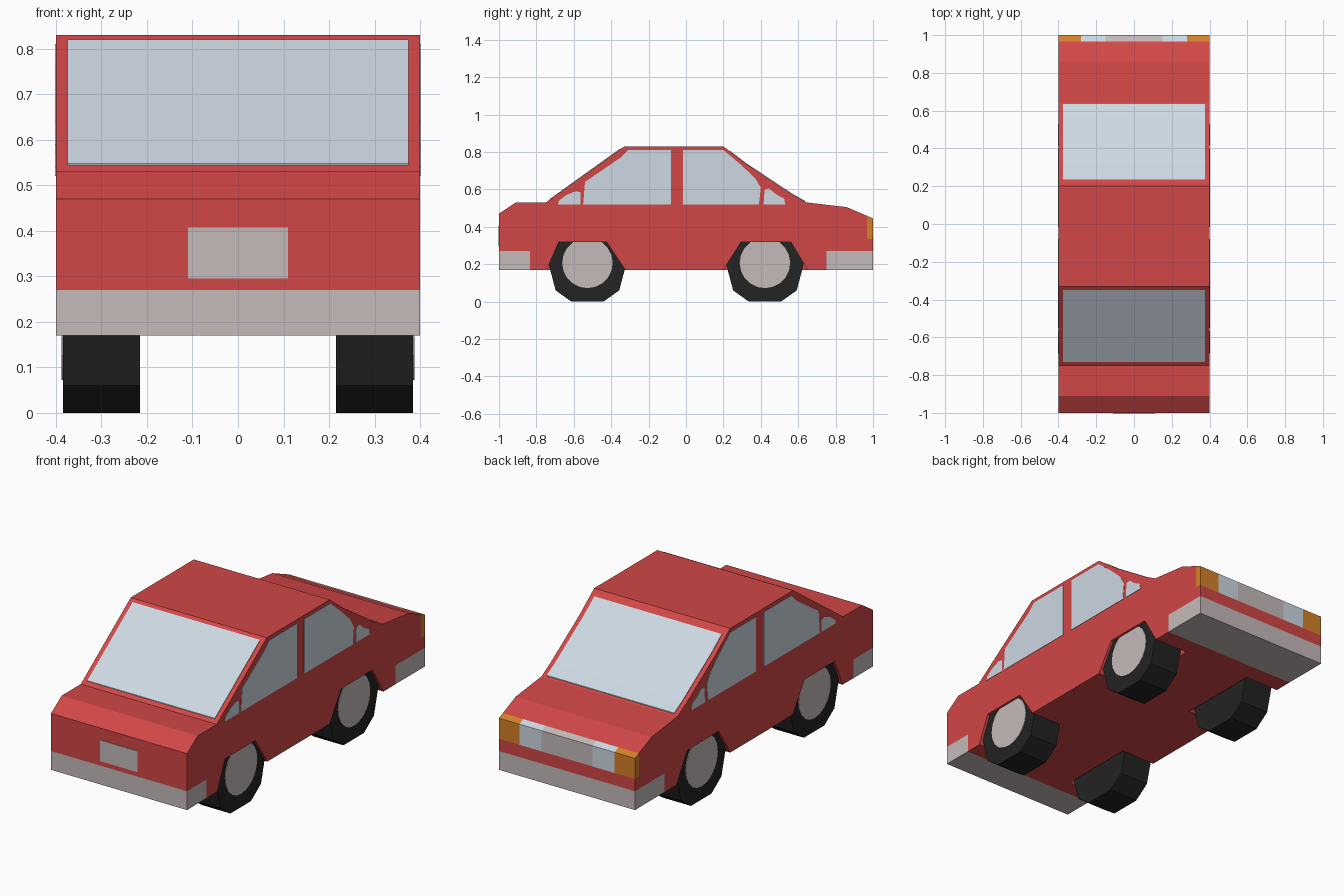
import bpy, bmesh, math

if "Cube" in bpy.data.objects:
    bpy.data.objects.remove(bpy.data.objects["Cube"])


def material(name, r, g, b):
    m = bpy.data.materials.new(name)
    m.diffuse_color = (r, g, b, 1)
    m.use_nodes = True
    m.node_tree.nodes["Principled BSDF"].inputs["Base Color"].default_value = m.diffuse_color
    return m


RED = material("red paint", 0.64, 0.062, 0.062)
GLASS = material("pale glass", 0.61, 0.69, 0.76)
GREY = material("warm grey", 0.56, 0.49, 0.49)
ORANGE = material("orange lamp", 0.66, 0.22, 0.022)
BLACK = material("black rubber", 0.017, 0.017, 0.017)


def prism(name, profile, x0, x1, mat):
    """Extrude a (y, z) outline from x0 to x1."""
    bm = bmesh.new()
    a = [bm.verts.new((x0, y, z)) for y, z in profile]
    b = [bm.verts.new((x1, y, z)) for y, z in profile]
    bm.faces.new(a)
    bm.faces.new(b[::-1])
    n = len(profile)
    for i in range(n):
        j = (i + 1) % n
        bm.faces.new((a[j], a[i], b[i], b[j]))
    bmesh.ops.recalc_face_normals(bm, faces=bm.faces)
    me = bpy.data.meshes.new(name)
    bm.to_mesh(me)
    bm.free()
    me.materials.append(mat)
    ob = bpy.data.objects.new(name, me)
    bpy.context.collection.objects.link(ob)
    return ob


def both_sides(name, profile, x0, x1, mat):
    return [prism("left_" + name, profile, -x1, -x0, mat),
            prism("right_" + name, profile, x0, x1, mat)]


def box(y0, y1, z0, z1):
    return [(y0, z0), (y1, z0), (y1, z1), (y0, z1)]


# Body shell, notched where the bumpers and lamp strip sit
body = prism("body", [
    (-0.835, 0.17), (0.75, 0.17), (0.75, 0.27), (1, 0.27), (1, 0.335),
    (0.967, 0.335), (0.967, 0.459), (0.86, 0.505), (0.645, 0.53), (0.57, 0.572),
    (0.32, 0.738), (0.20, 0.83), (-0.33, 0.83), (-0.75, 0.53), (-0.91, 0.53),
    (-1, 0.47), (-1, 0.27), (-0.835, 0.27)], -0.4, 0.4, RED)

# Wheel arches cut as pockets in both sides
arches = {
    "plate_end": [(-0.745, 0.1), (-0.745, 0.17), (-0.68, 0.32), (-0.425, 0.32),
                  (-0.325, 0.17), (-0.325, 0.1)],
    "lamp_end": [(0.20, 0.1), (0.20, 0.17), (0.295, 0.32), (0.56, 0.32),
                 (0.65, 0.17), (0.65, 0.1)]}
for label, outline in arches.items():
    for cutter in both_sides(label + "_arch_cutter", outline, 0.2, 0.45, RED):
        cutter.hide_render = True
        mod = body.modifiers.new("arch", 'BOOLEAN')
        mod.operation = 'DIFFERENCE'
        mod.solver = 'EXACT'
        mod.object = cutter
        bpy.context.view_layer.objects.active = body
        bpy.ops.object.modifier_apply(modifier=mod.name)
        bpy.data.objects.remove(cutter)

# Bumpers, flush with the body
prism("plate_end_bumper", box(-1, -0.835, 0.17, 0.27), -0.4, 0.4, GREY)
prism("lamp_end_bumper", box(0.75, 1, 0.17, 0.27), -0.4, 0.4, GREY)

# Lamp strip: orange corners, pale lamps, grey grille
strip = [(0.967, 0.335), (1, 0.335), (1, 0.445), (0.967, 0.459)]
both_sides("corner_lamp", strip, 0.28, 0.4, ORANGE)
both_sides("main_lamp", strip, 0.15, 0.28, GLASS)
prism("grille", strip, -0.15, 0.15, GREY)

# Blank number plate
prism("number_plate", box(-1.003, -0.998, 0.295, 0.407), -0.11, 0.11, GREY)

# Sloping screens as thin plates following the body
screens = {
    "plate_end_screen": [(-0.73, 0.544), (-0.35, 0.816)],
    "lamp_end_screen": [(0.235, 0.803), (0.32, 0.738), (0.57, 0.572), (0.635, 0.536)]}
for name, line in screens.items():
    top = [(y, z + 0.004) for y, z in line]
    under = [(y, z - 0.004) for y, z in reversed(line)]
    prism(name, top + under, -0.375, 0.375, GLASS)

# Side windows
windows = {
    "small_window_a": [(-0.685, 0.52), (-0.565, 0.52), (-0.565, 0.585), (-0.59, 0.59),
                       (-0.64, 0.57), (-0.68, 0.54)],
    "door_window_a": [(-0.55, 0.52), (-0.08, 0.52), (-0.08, 0.81), (-0.31, 0.81),
                      (-0.35, 0.77), (-0.54, 0.64)],
    "door_window_b": [(-0.015, 0.52), (0.39, 0.52), (0.40, 0.61), (0.37, 0.66),
                      (0.29, 0.735), (0.20, 0.81), (-0.015, 0.81)],
    "small_window_b": [(0.415, 0.52), (0.53, 0.52), (0.525, 0.55), (0.48, 0.575),
                       (0.445, 0.605), (0.42, 0.6)]}
for name, outline in windows.items():
    both_sides(name, outline, 0.398, 0.402, GLASS)

# Ten-sided tyres with round hub plates
quarter = [(0.086, 0.0), (0.17, 0.06), (0.207, 0.2)]
half = quarter + [(y, 0.4 - z) for y, z in quarter[1::-1]]
tyre = half + [(-y, z) for y, z in reversed(half)]
for label, cy in (("plate_end", -0.527), ("lamp_end", 0.422)):
    both_sides(label + "_tyre", [(cy + y, z) for y, z in tyre], 0.215, 0.385, BLACK)
    hub = [(cy + 0.135 * math.cos(math.tau * i / 20),
            0.207 + 0.135 * math.sin(math.tau * i / 20)) for i in range(20)]
    both_sides(label + "_hub", hub, 0.383, 0.388, GREY)
